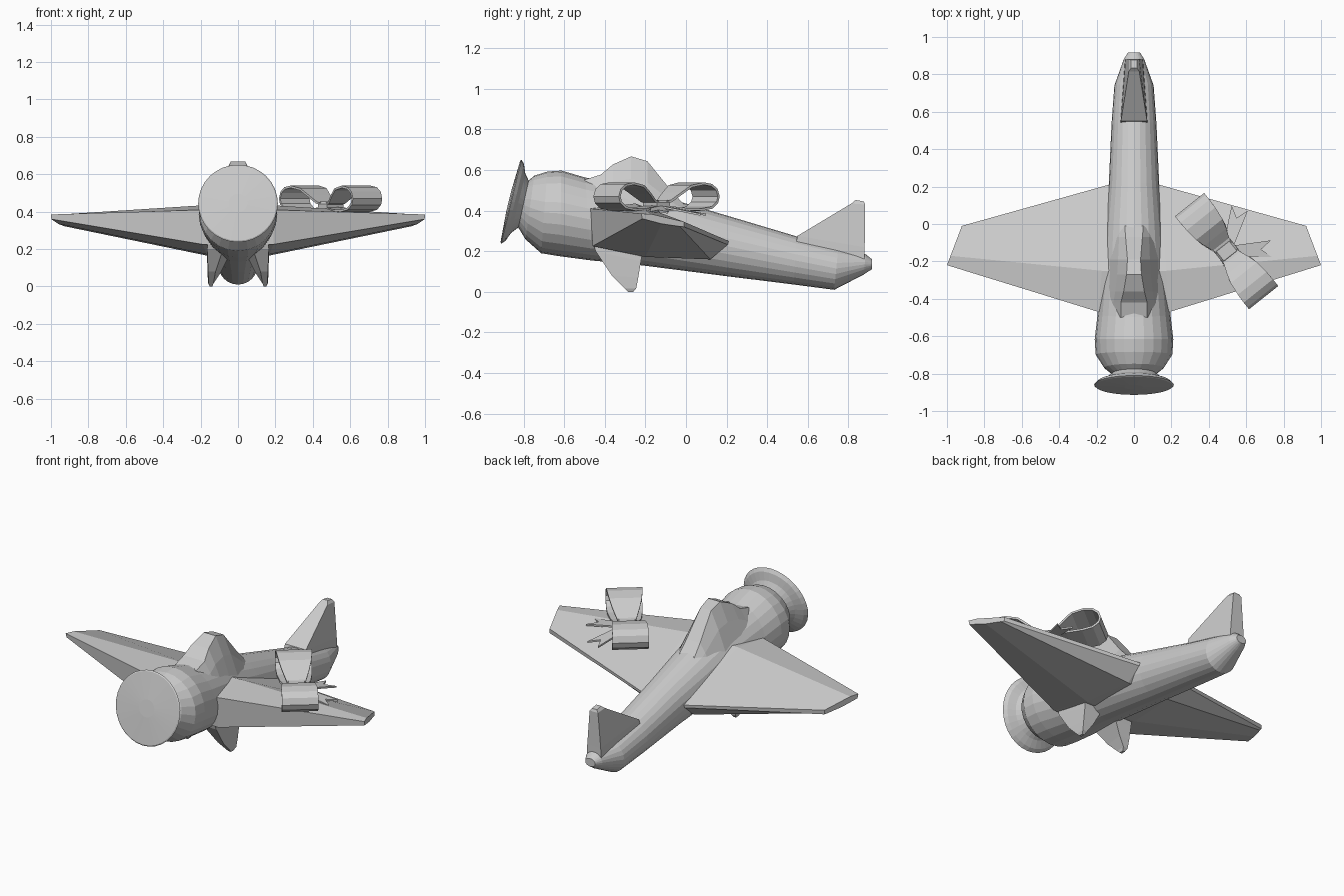
import bpy, bmesh, math
from mathutils import Vector

if "Cube" in bpy.data.objects:
    bpy.data.objects.remove(bpy.data.objects["Cube"])


def loft(name, rings, mirror=False):
    """Skin a list of equal-length point rings and cap both ends."""
    bm = bmesh.new()
    loops = [[bm.verts.new(p) for p in r] for r in rings]
    n = len(rings[0])
    for a, b in zip(loops, loops[1:]):
        for i in range(n):
            bm.faces.new((a[i], a[(i + 1) % n], b[(i + 1) % n], b[i]))
    bm.faces.new(loops[0][::-1])
    bm.faces.new(loops[-1])
    bmesh.ops.recalc_face_normals(bm, faces=bm.faces)
    me = bpy.data.meshes.new(name)
    bm.to_mesh(me)
    bm.free()
    ob = bpy.data.objects.new(name, me)
    bpy.context.collection.objects.link(ob)
    if mirror:
        ob.modifiers.new("mirror", 'MIRROR')
    return ob


def oval(top, bottom, half_width, n=24):
    """Ring spanning a top and a bottom (y, z) point."""
    t, b = Vector((0, *top)), Vector((0, *bottom))
    c, up = (t + b) / 2, (t - b) / 2
    return [c + up * math.cos(2 * math.pi * i / n)
            + Vector((half_width * math.sin(2 * math.pi * i / n), 0, 0)) for i in range(n)]


# Fuselage, nose to tail
loft("fuselage", [oval(*s) for s in (
    ((-.781, .543), (-.826, .317), .115),
    ((-.747, .572), (-.79, .258), .16),
    ((-.683, .592), (-.713, .19), .205),
    ((-.614, .597), (-.62, .175), .21),
    ((-.496, .563), (-.47, .155), .195),
    ((-.25, .51), (-.23, .132), .17),
    ((0, .435), (-.01, .104), .155),
    ((.22, .37), (.20, .077), .135),
    ((.545, .273), (.53, .036), .12),
    ((.75, .22), (.73, .01), .105),
    ((.885, .185), (.875, .085), .055),
    ((.916, .16), (.916, .112), .033))])

# Propeller disc, tilted with the nose
centre, back, up = Vector((0, -.865, .445)), Vector((0, .972, -.235)), Vector((0, .235, .972))
side = Vector((1, 0, 0))
loft("propeller_disc", [
    [centre + back * s + (up * math.cos(a) + side * math.sin(a)) * r
     for a in (2 * math.pi * i / 32 for i in range(32))]
    for s, r in ((-.008, .05), (0, .206), (.005, .213), (.022, .195), (.04, .15), (.07, .113))])

# Cockpit canopy: y, base half width, base z, top half width, top z
loft("canopy", [
    [(-bw, y, bz), (-(bw + tw) / 2, y, bz + (tz - bz) * .55), (-tw, y, tz), (tw, y, tz),
     ((bw + tw) / 2, y, bz + (tz - bz) * .55), (bw, y, bz)]
    for y, bw, bz, tw, tz in (
        (-.50, .14, .44, .07, .552), (-.42, .15, .44, .07, .577), (-.36, .145, .44, .055, .627),
        (-.27, .14, .42, .04, .667), (-.19, .135, .41, .035, .643),
        (-.07, .115, .38, .045, .495), (.0, .10, .36, .05, .42))])

# Wings
root = [(-.47, .41), (-.25, .435), (.21, .25), (.205, .232), (.12, .16), (-.2, .172), (-.46, .225)]
tip = [(-.22, .385), (-.17, .383), (-.01, .345), (-.01, .32), (-.03, .322), (-.12, .335), (-.215, .36)]
loft("wings", [
    [(0, y, z) for y, z in root],
    [(.19 - .082 * (y + .47), y, z) for y, z in root],
    [(1 - .38 * (y + .22), y, z) for y, z in tip]], mirror=True)

# Wheel spats under the wings
loft("wheel_spats", [
    [(.06, -.46, .25), (.16, -.46, .25), (.17, -.21, .22), (.03, -.21, .22)],
    [(.08, -.445, .2), (.165, -.445, .2), (.165, -.222, .15), (.055, -.222, .15)],
    [(.12, -.365, .08), (.16, -.365, .08), (.163, -.235, .07), (.095, -.235, .07)],
    [(.132, -.3, .015), (.157, -.3, .015), (.16, -.245, .018), (.13, -.245, .018)],
    [(.137, -.285, 0), (.152, -.285, 0), (.152, -.26, 0), (.137, -.26, 0)]], mirror=True)

# Tail fin
loft("tail_fin", [
    [(-w0, y0, z0), (w0, y0, z0), (w1, y1, z1), (-w1, y1, z1)]
    for w0, y0, z0, w1, y1, z1 in (
        (.075, .53, .2, .05, .88, .12), (.07, .55, .276, .045, .88, .22),
        (.028, .815, .435, .028, .882, .43), (.016, .835, .452, .016, .876, .445))])

# Bow on the right wing
bow = Vector((.495, -.145, 0))
axis = Vector((.623, -.782, 0))
across = Vector((.782, .623, 0))


def ribbon(name, path, thickness=.012):
    """Flat band: list of (centre point, half width vector), given thickness."""
    bm = bmesh.new()
    rows = [(bm.verts.new(c - w), bm.verts.new(c + w)) for c, w in path]
    for a, b in zip(rows, rows[1:]):
        bm.faces.new((a[0], a[1], b[1], b[0]))
    me = bpy.data.meshes.new(name)
    bm.to_mesh(me)
    bm.free()
    ob = bpy.data.objects.new(name, me)
    bpy.context.collection.objects.link(ob)
    m = ob.modifiers.new("thickness", 'SOLIDIFY')
    m.thickness, m.offset = thickness, 0
    return ob


profile = [(0, .425, .045), (.05, .415, .06), (.12, .407, .085), (.21, .405, .097), (.27, .415, .1),
           (.303, .44, .1), (.312, .47, .1), (.30, .503, .1), (.27, .525, .1), (.22, .533, .098),
           (.15, .52, .09), (.10, .485, .075), (.05, .447, .055), (0, .437, .045)]
for sign, label in ((1, "front"), (-1, "back")):
    ribbon("bow_loop_" + label, [(bow + axis * t * sign + Vector((0, 0, z)), across * w)
                                 for t, z, w in profile])

# Bow knot
loft("bow_knot", [
    [bow + axis * t * k + across * w * k + Vector((0, 0, z))
     for t, w in ((-.04, -.055), (.04, -.055), (.04, .055), (-.04, .055))]
    for z, k in ((.39, .9), (.41, 1), (.44, 1), (.453, .8))])

# Bow tails with notched ends
for angle, z_end, label in ((73, .375, "left"), (3, .385, "right")):
    d = Vector((math.cos(math.radians(angle)), math.sin(math.radians(angle)), 0))
    w = Vector((-d.y, d.x, 0))
    outline = [bow + d * s + w * o + Vector((0, 0, .42 + (z_end - .42) * s / .24))
               for s, o in ((0, -.025), (.24, -.045), (.185, 0), (.24, .045), (0, .025))]
    lift = Vector((0, 0, .01))
    loft("bow_tail_" + label, [outline, [p + lift for p in outline]])
